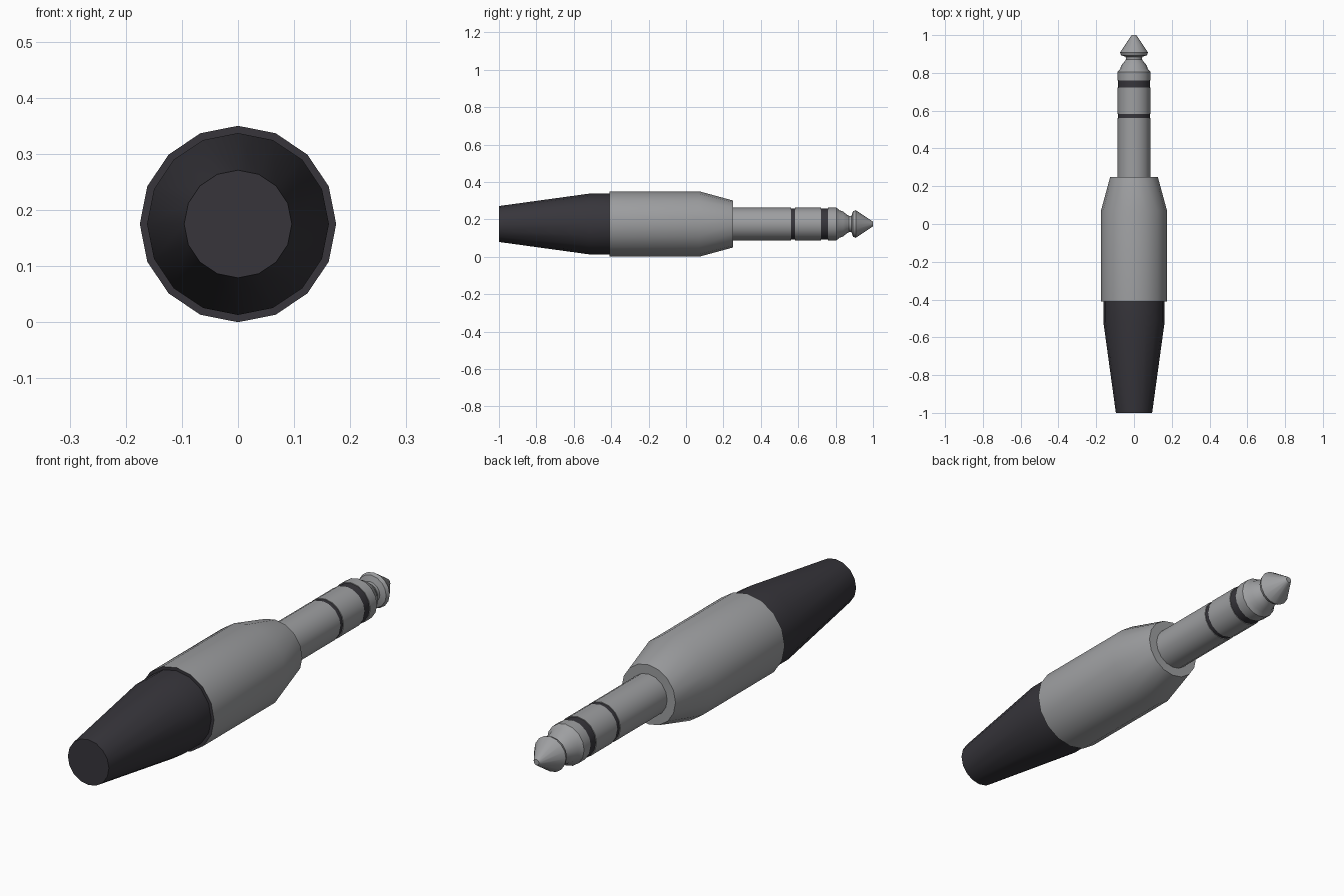
import bpy, bmesh, math

if "Cube" in bpy.data.objects:
    bpy.data.objects.remove(bpy.data.objects["Cube"])

SIDES = 16
AXIS_Z = 0.175


def material(name, rgb):
    m = bpy.data.materials.new(name)
    m.diffuse_color = (*rgb, 1.0)
    m.use_nodes = True
    m.node_tree.nodes["Principled BSDF"].inputs["Base Color"].default_value = m.diffuse_color
    return m


METAL = material("grey metal", (0.34, 0.345, 0.355))
RUBBER = material("dark rubber", (0.038, 0.036, 0.044))


def lathe(name, profile, mats):
    """Turn (y, radius) points around the long axis and cap both ends."""
    bm = bmesh.new()
    rings = []
    for y, r in profile:
        rings.append([bm.verts.new((r * math.cos(a), y, AXIS_Z + r * math.sin(a)))
                      for a in (2 * math.pi * i / SIDES for i in range(SIDES))])
    for a, b in zip(rings, rings[1:]):
        for i in range(SIDES):
            j = (i + 1) % SIDES
            bm.faces.new((a[i], a[j], b[j], b[i]))
    bm.faces.new(rings[0])
    bm.faces.new(rings[-1])
    bmesh.ops.recalc_face_normals(bm, faces=bm.faces)
    # faces looking towards the cable end take the last material
    for f in bm.faces:
        f.material_index = len(mats) - 1 if f.normal.y < -0.9 else 0
    me = bpy.data.meshes.new(name)
    bm.to_mesh(me)
    bm.free()
    for m in mats:
        me.materials.append(m)
    ob = bpy.data.objects.new(name, me)
    bpy.context.collection.objects.link(ob)
    bpy.ops.object.select_all(action='DESELECT')
    ob.select_set(True)
    bpy.context.view_layer.objects.active = ob
    bpy.ops.object.shade_smooth_by_angle(angle=math.radians(30))


# Tapered strain relief boot
lathe("cable_boot", [(-1.0, 0.096), (-0.52, 0.162), (-0.41, 0.162)], [RUBBER])

# Housing, with a dark rim where it meets the boot
lathe("housing", [(-0.41, 0.175), (0.07, 0.175), (0.25, 0.126)], [METAL, RUBBER])

# Contact sections of the shaft
R = 0.087
lathe("sleeve_contact", [(0.25, R), (0.562, R)], [METAL])
lathe("ring_contact", [(0.582, R), (0.722, R)], [METAL])

# Slightly recessed insulating bands
for name, y0, y1 in (("rear_insulator", 0.562, 0.582), ("tip_insulator", 0.722, 0.76)):
    lathe(name, [(y0, R - 0.003), (y1, R - 0.003)], [RUBBER])

# Tip with shoulder, neck and cone
lathe("tip_contact", [(0.76, R), (0.805, R), (0.822, 0.073), (0.84, 0.067),
                      (0.858, 0.052), (0.872, 0.043), (0.885, 0.044),
                      (0.893, 0.068), (0.908, 0.074), (0.992, 0.018), (1.0, 0.012)], [METAL])
